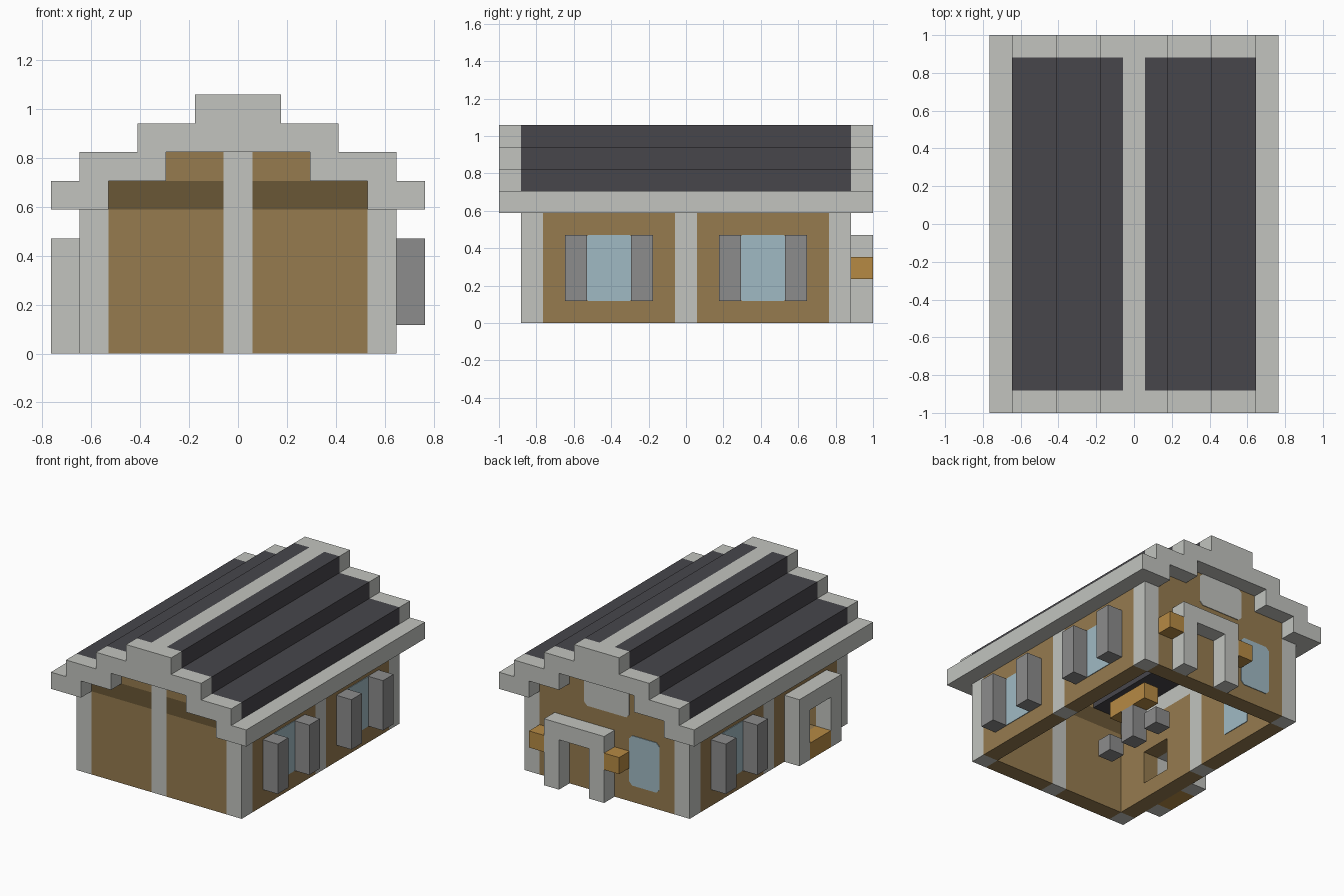
import bpy, bmesh

V = 2 / 17  # one building block

cube = bpy.data.objects.get("Cube")
if cube:
    bpy.data.objects.remove(cube, do_unlink=True)


def material(name, *rgb):
    lin = [((c / 255 + 0.055) / 1.055) ** 2.4 for c in rgb] + [1]
    m = bpy.data.materials.new(name)
    m.use_nodes = True
    m.diffuse_color = lin
    bsdf = next(n for n in m.node_tree.nodes if n.type == "BSDF_PRINCIPLED")
    bsdf.inputs["Base Color"].default_value = lin
    bsdf.inputs["Roughness"].default_value = 0.9
    return m


STONE = material("light stone", 194, 196, 191)
BROWN = material("brown plank", 150, 123, 79)
DARK = material("dark plank", 106, 87, 54)
SLATE = material("dark slate", 71, 70, 75)
GREY = material("mid grey", 140, 140, 140)
GLASS = material("pale blue glass", 160, 186, 196)
GOLD = material("golden wood", 182, 138, 68)


def prism(name, pts, start, end, mat, axis="y"):
    """Extrude a profile (across, up) along y or x, in block units."""
    def place(a, d, z):
        return (a * V, d * V, z * V) if axis == "y" else (d * V, a * V, z * V)
    bm = bmesh.new()
    face = bm.faces.new([bm.verts.new(place(a, start, z)) for a, z in pts])
    ext = bmesh.ops.extrude_face_region(bm, geom=[face])
    verts = [e for e in ext["geom"] if isinstance(e, bmesh.types.BMVert)]
    step = (0, (end - start) * V, 0) if axis == "y" else ((end - start) * V, 0, 0)
    bmesh.ops.translate(bm, verts=verts, vec=step)
    bmesh.ops.recalc_face_normals(bm, faces=bm.faces)
    mesh = bpy.data.meshes.new(name)
    bm.to_mesh(mesh)
    bm.free()
    mesh.materials.append(mat)
    ob = bpy.data.objects.new(name, mesh)
    bpy.context.scene.collection.objects.link(ob)
    return ob


def box(name, x, y, z, mat):
    pts = [(x[0], z[0]), (x[1], z[0]), (x[1], z[1]), (x[0], z[1])]
    return prism(name, pts, y[0], y[1], mat)


def pane(name, a, z, depth, mat, axis, c=0.2):
    """Panel with clipped corners, standing just proud of the wall."""
    (l, r), (b, t) = a, z
    pts = [(l + c, b), (r - c, b), (r, b + c), (r, t - c),
           (r - c, t), (l + c, t), (l, t - c), (l, b + c)]
    return prism(name, pts, depth[0], depth[1], mat, axis)


def arch(name, left, depth, axis):
    """Four-block-wide door surround."""
    pts = [(0, 0), (1, 0), (1, 3), (3, 3), (3, 0), (4, 0), (4, 4), (0, 4)]
    return prism(name, [(left + a, z) for a, z in pts], depth[0], depth[1], STONE, axis)


def span(s, a, b):
    return tuple(sorted((s * a, s * b)))


# Stepped gable trim, roof halves and eaves
half = [(4.5, 5), (6.5, 5), (6.5, 6), (5.5, 6), (5.5, 7), (3.5, 7),
        (3.5, 8), (1.5, 8), (1.5, 9)]
inner = [(2.5, 7), (2.5, 6), (4.5, 6)]
trim = half + [(-x, z) for x, z in half[::-1]] + [(-x, z) for x, z in inner[::-1]] + inner
slope = half[3:] + [(0.5, 9), (0.5, 7)] + inner[:2]
for s, side in ((-1, "right"), (1, "left")):
    prism("roof_" + side, [(s * x, z) for x, z in slope], -7.5, 7.5, SLATE)
    box("eave_" + side, span(s, 4.5, 6.5), (-7.5, 7.5), (5, 6), STONE)
for s, end in ((-1, "front"), (1, "back")):
    y = span(s, 7.5, 8.5)
    prism("gable_trim_" + end, trim, y[0], y[1], STONE)
box("ridge", (-0.5, 0.5), (-7.5, 7.5), (7, 9), STONE)

# Corner and side posts
for sx, side in ((-1, "right"), (1, "left")):
    x = span(sx, 4.5, 5.5)
    for sy, end in ((-1, "front"), (1, "back")):
        box(f"corner_post_{end}_{side}", x, span(sy, 6.5, 7.5), (0, 5), STONE)
    box("middle_post_" + side, x, (-0.5, 0.5), (0, 5), STONE)

# Front wall, halved by a tall post, with a dark beam under the gable
FRONT, BACK = (-7.5, -6.5), (6.5, 7.5)
box("front_middle_post", (-0.5, 0.5), FRONT, (0, 7), STONE)
for s, side in ((-1, "right"), (1, "left")):
    box("front_wall_" + side, span(s, 0.5, 4.5), FRONT, (0, 5), BROWN)
    box("front_beam_" + side, span(s, 0.5, 4.5), FRONT, (5, 6), DARK)
    box("front_gable_" + side, span(s, 0.5, 2.5), FRONT, (6, 7), BROWN)

# Back wall with gable panel, window, door surround and lanterns
back = [(4.5, 0), (4.5, 6), (2.5, 6), (2.5, 7)]
prism("back_wall", back + [(-x, z) for x, z in back[::-1]], 6.5, 7.5, BROWN)
pane("gable_panel", (-1.5, 1.5), (5, 7), (7.5, 7.54), STONE, "y")
pane("back_window", (-3.5, -1.5), (1, 4), (6.46, 7.54), GLASS, "y")
arch("back_door_surround", -0.5, (7.5, 8.5), "y")
for x in (-1.5, 3.5):
    box("lantern", (x, x + 1), (7.5, 8.5), (2, 3), GOLD)

# Side walls; the right one has a doorway in its front half
LEFT, RIGHT = (4.5, 5.5), (-5.5, -4.5)
for s, end in ((-1, "front"), (1, "back")):
    box("left_wall_" + end, LEFT, span(s, 0.5, 6.5), (0, 5), BROWN)
box("right_wall_back", RIGHT, (0.5, 6.5), (0, 5), BROWN)
opening = [(-6.5, 0), (-0.5, 0), (-0.5, 5), (-6.5, 5)]
box("right_wall_sill", RIGHT, (-4.5, -2.5), (0, 1), BROWN)
box("right_wall_head", RIGHT, (-4.5, -2.5), (3, 5), BROWN)
for y in ((-6.5, -4.5), (-2.5, -0.5)):
    box("right_wall_front", RIGHT, y, (0, 5), BROWN)
arch("side_surround", -5.5, (-6.5, -5.5), "x")
box("side_sill_block", (-6.5, -5.5), (-4.5, -2.5), (0, 1), GOLD)

# Side windows with thick shutters
for sx, sy in ((1, -1), (1, 1), (-1, 1)):
    depth = span(sx, 4.46, 5.54)
    pane("side_window", span(sy, 2.5, 4.5), (1, 4), depth, GLASS, "x", 0.05)
    for a in (1.5, 4.5):
        box("shutter", span(sx, 5.5, 6.5), span(sy, a, a + 1), (1, 4), GREY)

# Table and stools inside
box("table_leg", (-0.5, 0.5), (-0.5, 0.5), (0, 2), GREY)
box("table_top", (-0.5, 0.5), (-1.5, 1.5), (2, 3), GOLD)
for y in (-2, 2):
    box("stool", (-0.5, 0.5), (y - 0.5, y + 0.5), (0, 1), GREY)
